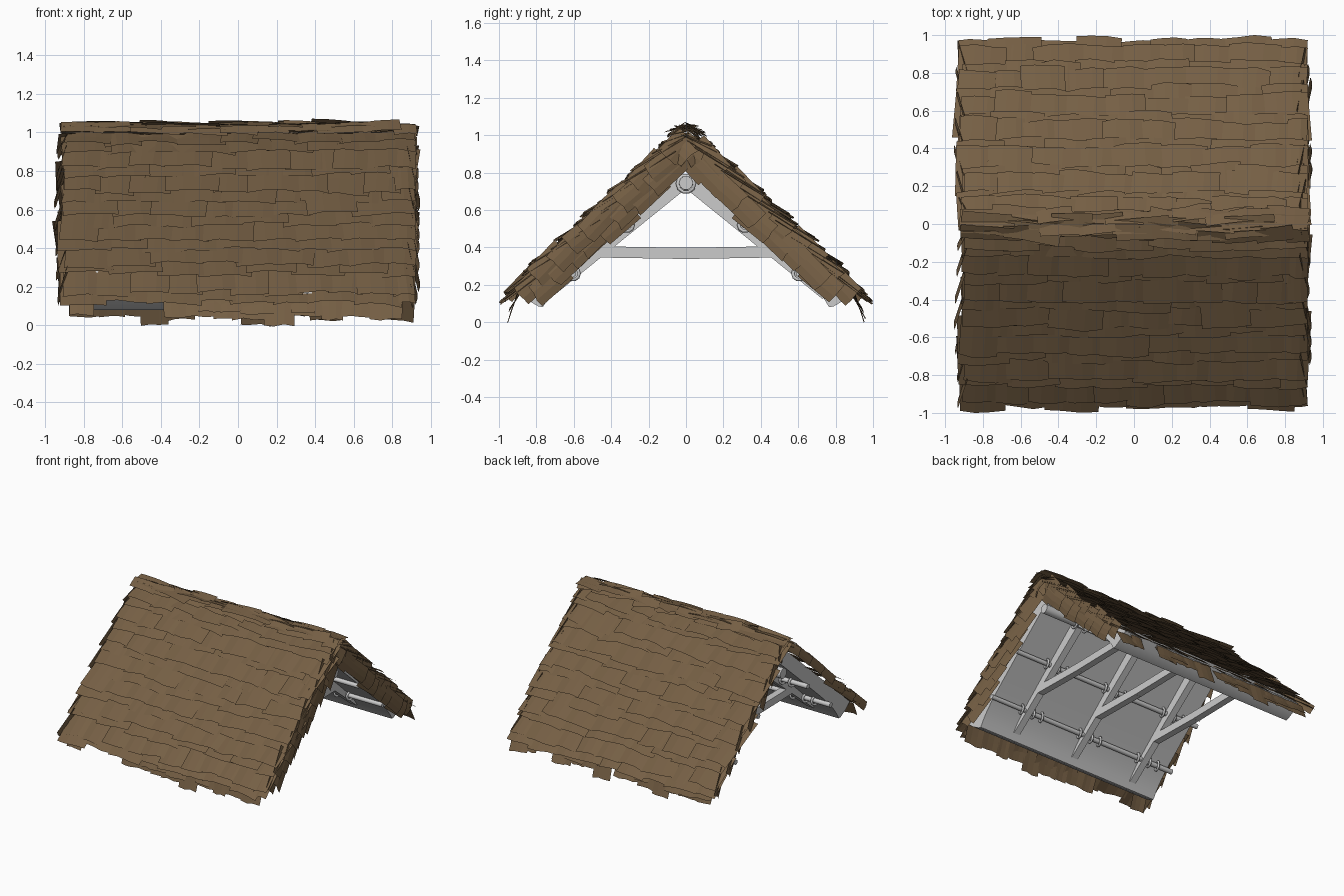
import bpy, bmesh, math, random
from mathutils import Vector, Matrix

if "Cube" in bpy.data.objects:
    bpy.data.objects.remove(bpy.data.objects["Cube"])

rng = random.Random(11)
X = Vector((1, 0, 0))
FRAMES = (-.6, -.04, .52)   # x of the three timber frames

def material(name, rgb):
    m = bpy.data.materials.new(name)
    m.diffuse_color = (*rgb, 1)
    m.use_nodes = True
    m.node_tree.nodes["Principled BSDF"].inputs["Base Color"].default_value = m.diffuse_color
    return m

straw = material("brown thatch", (0.178, 0.114, 0.058))
wood = material("pale grey timber", (0.6, 0.6, 0.6))

def finish(bm, name, mat, smooth=False):
    me = bpy.data.meshes.new(name)
    bm.to_mesh(me)
    bm.free()
    me.materials.append(mat)
    if smooth:
        for p in me.polygons:
            p.use_smooth = len(p.vertices) == 4
    ob = bpy.data.objects.new(name, me)
    bpy.context.collection.objects.link(ob)
    return ob

def slope(side):
    """Down-slope direction and outward normal of one roof half."""
    a = math.atan(0.92)
    return (Vector((0, side * math.cos(a), -math.sin(a))),
            Vector((0, side * math.sin(a), math.cos(a))))

def tile(bm, tip, u, v, n, w, l, lift, curl=0.012, turn=4):
    """Thin curved straw bundle whose lower edge is centred at tip."""
    rot = Matrix.Rotation(math.radians(rng.uniform(-turn, turn)), 3, n)
    u, v = rot @ u, rot @ v
    rows = []
    for j in range(3):
        t = j / 2
        row = []
        for i in range(4):
            a = i / 3 - 0.5
            end = rng.uniform(-0.008, 0.008) if j == 2 else 0
            row.append(bm.verts.new(tip + u * (a * w) - v * (l * (1 - t) + end)
                       + n * (lift * (t - 1) - curl * 4 * a * a)))
        rows.append(row)
    for j in range(2):
        for i in range(3):
            bm.faces.new((rows[j][i], rows[j + 1][i], rows[j + 1][i + 1], rows[j][i + 1]))

def bar(bm, a, b, sx, sz):
    """Square beam between two points."""
    a, b = Vector(a), Vector(b)
    t = (b - a).normalized().cross(X).normalized()
    ends = [[bm.verts.new(p + X * (i * sx / 2) + t * (k * sz / 2))
             for i, k in ((-1, -1), (1, -1), (1, 1), (-1, 1))] for p in (a, b)]
    for i in range(4):
        k = (i + 1) % 4
        bm.faces.new((ends[0][i], ends[0][k], ends[1][k], ends[1][i]))
    bm.faces.new(ends[0][::-1])
    bm.faces.new(ends[1])
    bmesh.ops.recalc_face_normals(bm, faces=bm.faces)

def pole(bm, y, z, r, half):
    mat = Matrix.Translation((0, y, z)) @ Matrix.Rotation(math.pi / 2, 4, 'Y')
    bmesh.ops.create_cone(bm, cap_ends=True, segments=10, radius1=r, radius2=r * 0.9,
                          depth=half * 2, matrix=mat)

def ring(bm, x, y, z, R, r):
    """Rope loop around a pole."""
    g = [[bm.verts.new((x + r * math.sin(b) + 0.01 * math.cos(a),
                        y + (R + r * math.cos(b)) * math.cos(a),
                        z + (R + r * math.cos(b)) * math.sin(a)))
          for b in (k * math.tau / 5 for k in range(5))]
         for a in (k * math.tau / 10 for k in range(10))]
    for i in range(10):
        for j in range(5):
            bm.faces.new((g[i][j], g[i][(j + 1) % 5],
                          g[(i + 1) % 10][(j + 1) % 5], g[(i + 1) % 10][j]))
    bmesh.ops.recalc_face_normals(bm, faces=bm.faces)

for side, label in ((-1, "front"), (1, "back")):
    d, n = slope(side)
    apex = Vector((0, 0, 0.99))

    # roof slab, its underside bending down into the eave
    bm = bmesh.new()
    prof = [(0, .82), (.30, .555), (.55, .33), (.63, .255), (.69, .19), (.735, .13), (.765, .08),
            (.79, .085), (.85, .12), (.905, .165), (.88, .185), (0, .965)]
    ends = [[bm.verts.new((x, side * y, z)) for y, z in prof] for x in (-.83, .84)]
    for i in range(len(prof)):
        k = (i + 1) % len(prof)
        bm.faces.new((ends[0][i], ends[0][k], ends[1][k], ends[1][i]))
    bm.faces.new(ends[0])
    bm.faces.new(ends[1][::-1])
    bmesh.ops.recalc_face_normals(bm, faces=bm.faces)
    for f in bm.faces:          # soft bend at the eave
        f.smooth = len(f.verts) == 4
    slab = finish(bm, label + "_roof_slab", wood)
    bpy.context.view_layer.objects.active = slab
    slab.select_set(True)
    bpy.ops.object.shade_smooth_by_angle(angle=math.radians(30))
    slab.select_set(False)

    # thatch courses, two overlapping layers each
    bm = bmesh.new()
    for k in range(7):
        for layer in range(2):
            x = -0.91 + rng.uniform(-.02, .03)
            while x < 0.84:
                w = rng.uniform(0.15, 0.26)
                if x + w > 0.84:
                    w = 0.905 - x
                s = 1.315 - 0.187 * k - layer * 0.06 + rng.uniform(-.018, .018)
                h = 0.056 + layer * 0.010 + rng.uniform(-.012, .012)
                if k == 0:
                    h -= 0.028
                tip = apex + d * s + n * h + X * (x + w / 2)
                tile(bm, tip, X, d, n, w + 0.03, min(0.30, s + .02),
                     0.03 if k == 0 else 0.06, 0.011, 5)
                x += w
    finish(bm, label + "_thatch", straw)

    # gable end thatch: full band on the right, only short tips on the left
    bm = bmesh.new()
    for k in range(10):
        for layer in range(2):
            s = 1.22 - 0.12 * k - layer * 0.05 + rng.uniform(-.02, .02)
            h = (-0.015, -0.075)[layer] + rng.uniform(-.012, .012)
            tip = apex + d * s + n * h + X * rng.uniform(.905, .945)
            tile(bm, tip, n, d, X, 0.125, min(0.22, s + 0.01), 0.035, 0.01, 6)
    for k in range(7):
        tip = apex + d * (1.28 - .187 * k) + n * rng.uniform(.0, .02) - X * rng.uniform(.93, .955)
        tile(bm, tip, n, d, -X, 0.07, 0.22 if k < 6 else .13, 0.05, 0.004, 5)
    finish(bm, label + "_gable_thatch", straw)

    # ragged straw hanging under the eave
    bm = bmesh.new()
    for layer in range(2):
        hang = Vector((0, side * (.2 + .2 * layer), -1)).normalized()
        out = Vector((0, side, .2 + .2 * layer)).normalized()
        x = -0.87
        while x < 0.8:
            w = rng.uniform(0.09, 0.17)
            z = rng.choice((0.0, 0.03, 0.04, 0.045, 0.05)) + layer * .025
            tip = Vector((x + w / 2, side * (0.955 - z * 0.3 + layer * .012), z))
            if rng.random() < (.75, .5)[layer]:
                tile(bm, tip, X, hang, out, w + 0.01, 0.17 - z, 0.02, 0.004, 3)
            x += w
    finish(bm, label + "_eave_fringe", straw)

    # rafters
    bm = bmesh.new()
    for x in FRAMES:
        bar(bm, (x, 0, .765), (x, side * .755, .155), .055, .08)
    finish(bm, label + "_rafters", wood)

    # purlins with rope ties
    bm = bmesh.new()
    for y, z in ((.315, .52), (.605, .26)):
        pole(bm, side * y, z, .02, .87)
        for x in FRAMES:
            for off in (-.13, -.05, .06):
                ring(bm, x + off, side * y, z, .033, .01)
    finish(bm, label + "_purlins", wood, True)

# ridge cap of loose bundles laid over both sides
bm = bmesh.new()
for side in (-1, 1):
    for layer in range(2):
        fall = .2 + .5 * layer
        v = Vector((0, side, -fall)).normalized()
        n = Vector((0, side * fall, 1)).normalized()
        x = -0.9
        while x < 0.84:
            w = min(rng.uniform(.14, .26), .91 - x)
            tip = Vector((x + w / 2, side * rng.uniform(.055, .1),
                          rng.uniform(1.01, 1.035) - .02 * layer))
            tile(bm, tip, X, v, n, w + .04, .12 if layer == 0 else .09, .0, .006, 9)
            x += w
finish(bm, "ridge_thatch", straw)

# ridge pole
bm = bmesh.new()
pole(bm, 0, .745, .042, .87)
for x in FRAMES:
    for off in (-.05, .05):
        ring(bm, x + off, 0, .74, .045, .01)
finish(bm, "ridge_pole", wood, True)

# tie beams, slightly sagging
bm = bmesh.new()
for x in FRAMES:
    for s in (-1, 1):
        bar(bm, (x, 0, .368), (x, s * .48, .376), .055, .06)
finish(bm, "tie_beams", wood)
